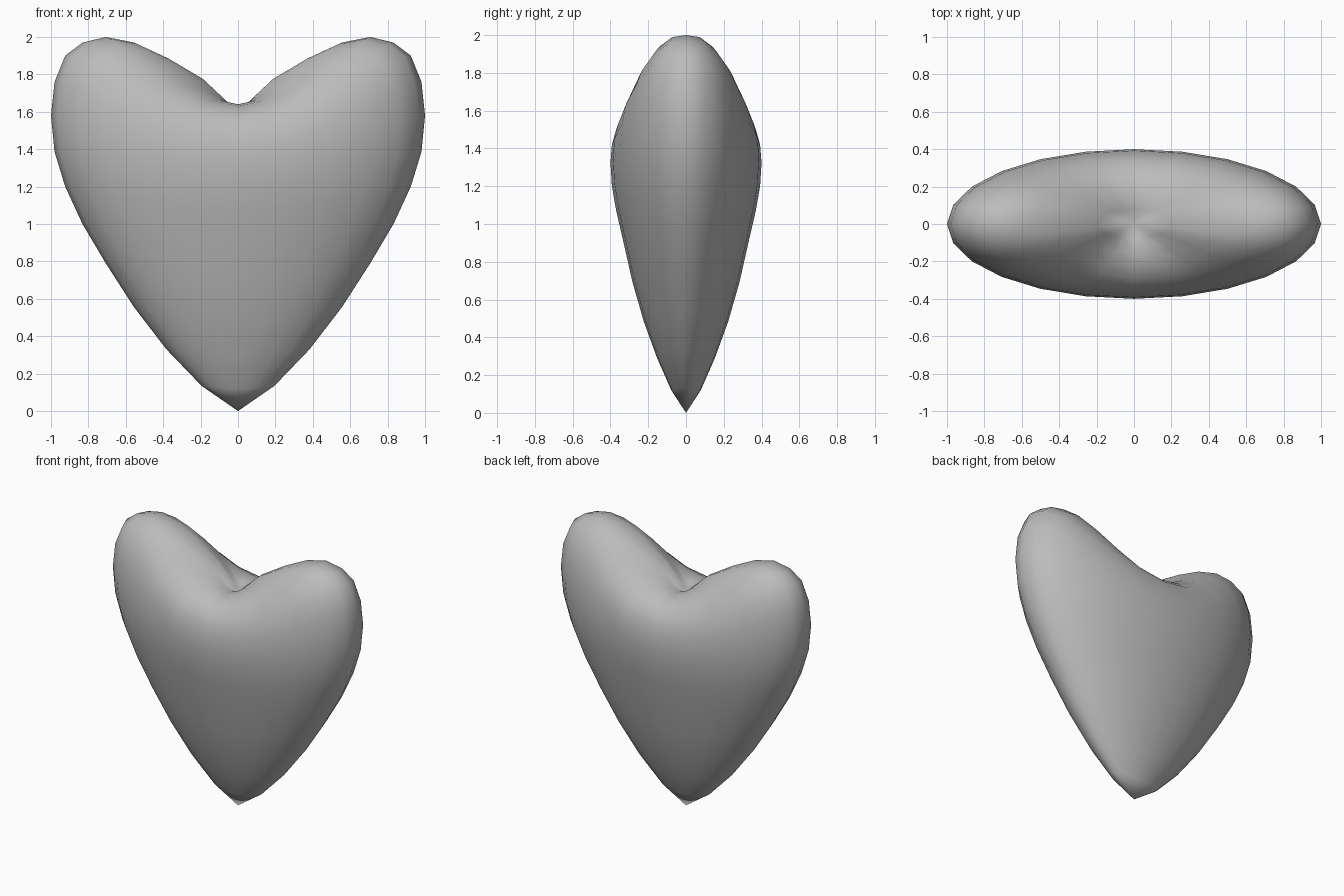
import bpy, bmesh, math

cube = bpy.data.objects.get("Cube")
if cube:
    bpy.data.objects.remove(cube, do_unlink=True)

SEGMENTS, RINGS = 24, 16
HALF_DEPTH = 0.4

# Ring heights from notch to tip: along the lobes, and along the centre line
LOBE = [1.60, 1.78, 1.89, 1.97, 2.0, 1.97, 1.9, 1.76, 1.58,
        1.385, 1.2, 1.0, 0.79, 0.555, 0.33, 0.135, 0.0]
CENTRE = [1.60, 1.635, 1.64, 1.63, 1.60, 1.56, 1.5, 1.42, 1.325,
          1.2, 1.07, 0.91, 0.69, 0.48, 0.29, 0.12, 0.0]

# Heart: a flattened sphere whose rings rise towards the two lobes
bm = bmesh.new()
bmesh.ops.create_uvsphere(bm, u_segments=SEGMENTS, v_segments=RINGS, radius=1)
for v in bm.verts:
    x, y, z = v.co
    ring = round(math.acos(max(-1, min(1, z))) * RINGS / math.pi)
    across = min(1, abs(y) / max(math.hypot(x, y), 1e-6))
    lobe = 1 - across ** 2.7
    height = CENTRE[ring] + (LOBE[ring] - CENTRE[ring]) * lobe
    v.co = (x, y * HALF_DEPTH, height)
bmesh.ops.recalc_face_normals(bm, faces=bm.faces[:])
for face in bm.faces:
    face.smooth = True

mesh = bpy.data.meshes.new("heart")
bm.to_mesh(mesh)
bm.free()
heart = bpy.data.objects.new("heart", mesh)
bpy.context.collection.objects.link(heart)

# Plain grey surface
grey = bpy.data.materials.new("plain grey")
grey.use_nodes = True
colour = (0.5, 0.5, 0.5, 1)
grey.diffuse_color = colour
grey.node_tree.nodes["Principled BSDF"].inputs["Base Color"].default_value = colour
mesh.materials.append(grey)
